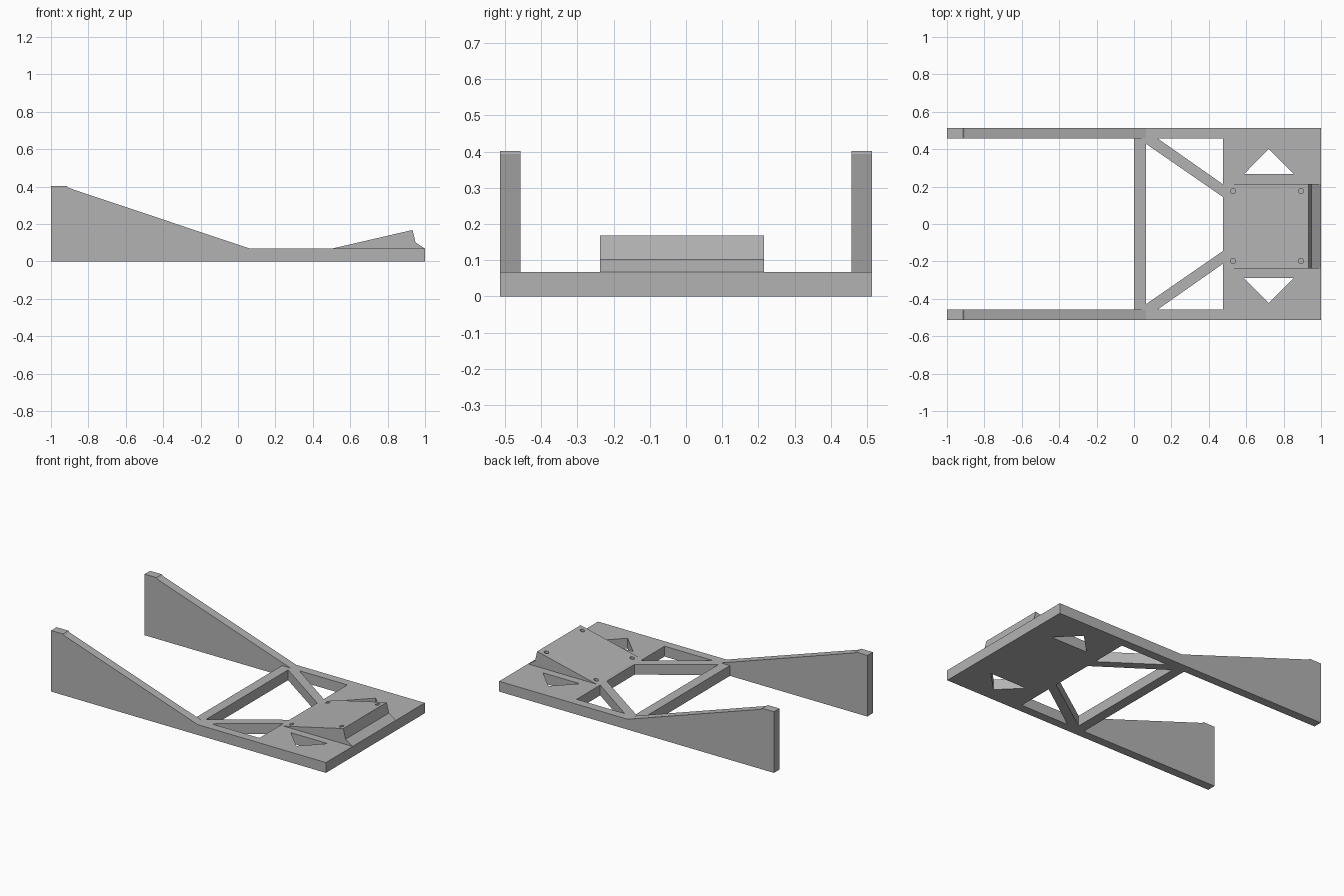
import bpy
import bmesh
from mathutils import Vector

cube = bpy.data.objects.get("Cube")
if cube:
    bpy.data.objects.remove(cube, do_unlink=True)

grey = bpy.data.materials.new("matte grey")
grey.use_nodes = True
grey.diffuse_color = (0.45, 0.45, 0.45, 1)
grey.node_tree.nodes["Principled BSDF"].inputs["Base Color"].default_value = (0.45, 0.45, 0.45, 1)

T = 0.068       # frame thickness
HALF = 0.514    # half of the overall width
RAIL = 0.457    # inner side of the rails
SHIFT = -0.011  # the mount sits slightly off centre


def finish(name, bm):
    bmesh.ops.recalc_face_normals(bm, faces=bm.faces)
    mesh = bpy.data.meshes.new(name)
    bm.to_mesh(mesh)
    bm.free()
    mesh.materials.append(grey)
    obj = bpy.data.objects.new(name, mesh)
    bpy.context.collection.objects.link(obj)
    return obj


def add_prism(bm, points, low, high, axis):
    """Extrude a 2D outline along z (outline in x, y) or y (outline in x, z)."""
    place = (lambda a, b: (a, b, low)) if axis == "z" else (lambda a, b: (a, low, b))
    face = bm.faces.new([bm.verts.new(place(a, b)) for a, b in points])
    out = bmesh.ops.extrude_face_region(bm, geom=[face])
    move = Vector((0, 0, high - low)) if axis == "z" else Vector((0, high - low, 0))
    bmesh.ops.translate(bm, vec=move, verts=[v for v in out["geom"] if isinstance(v, bmesh.types.BMVert)])


def prism(name, points, low, high, axis):
    bm = bmesh.new()
    add_prism(bm, points, low, high, axis)
    return finish(name, bm)


def cut(target, cutter):
    mod = target.modifiers.new("cut", "BOOLEAN")
    mod.operation = "DIFFERENCE"
    mod.solver = "EXACT"
    mod.object = cutter
    bpy.context.view_layer.objects.active = target
    bpy.ops.object.modifier_apply(modifier=mod.name)


# Flat frame: crossbar, rails and base plate
frame = prism("frame", [(0, -HALF), (1, -HALF), (1, HALF), (0, HALF)], 0, T, "z")

# Openings that leave the diagonal braces, plus the triangular windows
bm = bmesh.new()
openings = [[(0.065, 0.428), (0.476, 0.144), (0.476, -0.144), (0.065, -0.428)]]
for s in (1, -1):
    openings.append([(0.127, s * RAIL), (0.476, s * RAIL), (0.476, s * 0.212)])
    openings.append([(0.587, SHIFT + s * 0.277), (0.855, SHIFT + s * 0.277), (0.721, SHIFT + s * 0.412)])
for outline in openings:
    add_prism(bm, outline, -0.1, 0.2, "z")
opening_cutter = finish("opening_cutter", bm)
cut(frame, opening_cutter)

# Tapered side arms rising away from the frame
arm_profile = [(-1, 0), (0, 0), (0, T), (0.065, T), (-0.905, 0.393), (-0.915, 0.402), (-1, 0.402)]
for name, side in (("back_arm", 1), ("front_arm", -1)):
    low, high = sorted((side * RAIL, side * HALF))
    prism(name, arm_profile, low, high, "y")

# Sloping mount on the base plate
mount = prism("mount_wedge", [(0.5, T), (0.933, 0.168), (0.949, 0.102), (1, T)],
              SHIFT - 0.226, SHIFT + 0.226, "y")

# Blind screw holes in the mount corners
bm = bmesh.new()
for x in (0.53, 0.893):
    for s in (1, -1):
        made = bmesh.ops.create_cone(bm, cap_ends=True, segments=24, radius1=0.014, radius2=0.014, depth=0.2)
        bmesh.ops.translate(bm, vec=(x, SHIFT + s * 0.187, 0.13), verts=made["verts"])
hole_cutter = finish("hole_cutter", bm)
for part in (frame, mount):
    cut(part, hole_cutter)

for helper in (opening_cutter, hole_cutter):
    bpy.data.objects.remove(helper, do_unlink=True)
